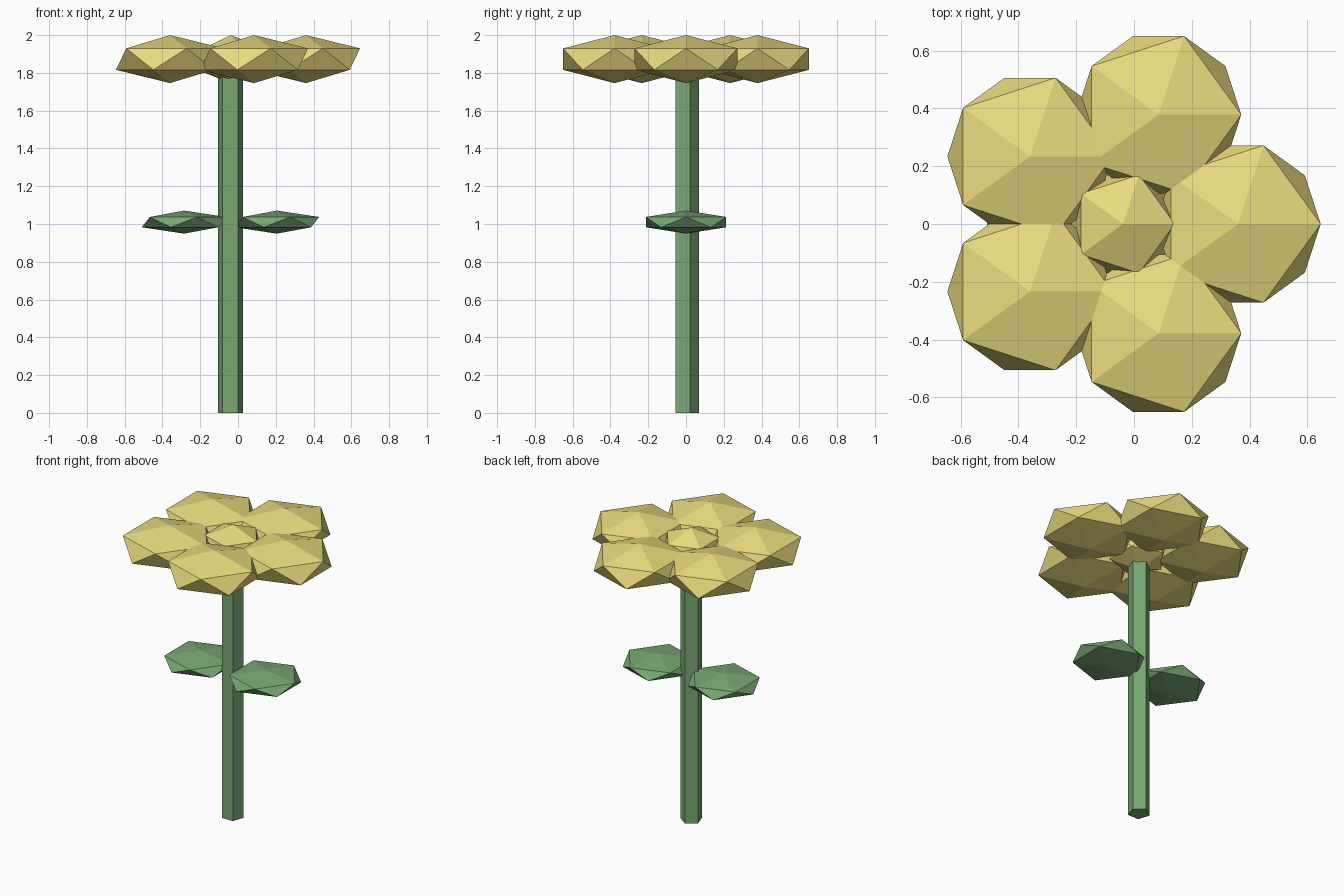
import bpy, math

if "Cube" in bpy.data.objects:
    bpy.data.objects.remove(bpy.data.objects["Cube"])

CX = -0.038  # stem axis


def material(name, rgb):
    m = bpy.data.materials.new(name)
    m.diffuse_color = (*rgb, 1)
    m.use_nodes = True
    m.node_tree.nodes["Principled BSDF"].inputs["Base Color"].default_value = m.diffuse_color
    return m


yellow = material("yellow", (0.82, 0.71, 0.21))
green = material("green", (0.19, 0.39, 0.17))


def flat_ico(name, loc, radius, half_height, mat):
    bpy.ops.mesh.primitive_ico_sphere_add(subdivisions=1, radius=1, location=loc)
    ob = bpy.context.object
    ob.name = name
    ob.scale = (radius, radius, half_height)
    ob.data.materials.append(mat)


# stem: five-sided, top hidden inside the flower centre
bpy.ops.mesh.primitive_cylinder_add(vertices=5, radius=0.07, depth=1.8,
                                    location=(CX - 0.002, 0, 0.9))
stem = bpy.context.object
stem.name = "stem"
stem.data.materials.append(green)

# flower centre and ring of petals, all facing the same way
flat_ico("flower_centre", (CX, 0, 1.873), 0.2, 0.127, yellow)
for i in range(5):
    a = math.tau * i / 5
    loc = (CX + 0.398 * math.cos(a), 0.398 * math.sin(a), 1.873)
    flat_ico(f"petal_{i + 1}", loc, 0.32, 0.127, yellow)

# leaves
for name, side in (("leaf_left", -1), ("leaf_right", 1)):
    flat_ico(name, (CX - 0.002 + side * 0.246, 0, 1.01), 0.25, 0.061, green)
